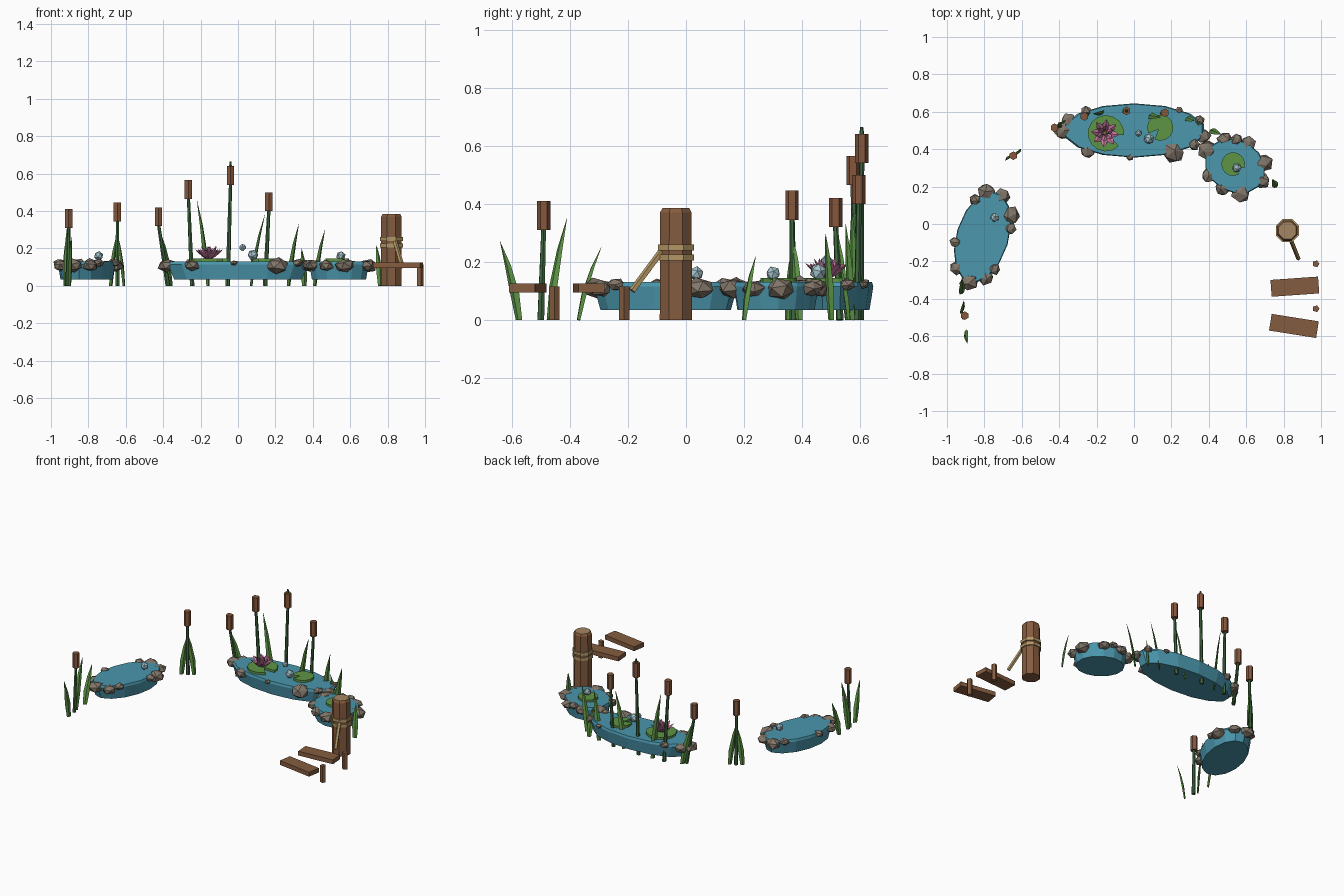
import bpy, bmesh, random
from math import sin, cos, pi, radians
from mathutils import Vector, Matrix

random.seed(4)
cube = bpy.data.objects.get("Cube")
if cube:
    bpy.data.objects.remove(cube, do_unlink=True)


def material(name, *rgb):
    mat = bpy.data.materials.new(name)
    mat.use_nodes = True
    mat.diffuse_color = (*rgb, 1)
    mat.node_tree.nodes["Principled BSDF"].inputs["Base Color"].default_value = (*rgb, 1)
    return mat


WATER = material("water_blue", .07, .31, .42)
ROCK = material("rock_grey", .22, .18, .14)
STEM = material("stem_green", .05, .14, .05)
LEAF = material("leaf_green", .11, .30, .06)
WOOD = material("wood_brown", .235, .107, .05)
END_GRAIN = material("end_grain_tan", .38, .24, .12)
ROPE = material("rope_straw", .45, .31, .13)
PETAL = material("petal_pink", .55, .18, .34)
DROP = material("droplet_pale_blue", .38, .56, .62)
CATTAIL = material("cattail_brown", .24, .095, .045)


def finish(name, bm, *mats):
    bmesh.ops.recalc_face_normals(bm, faces=bm.faces)
    mesh = bpy.data.meshes.new(name)
    bm.to_mesh(mesh)
    bm.free()
    for mat in mats:
        mesh.materials.append(mat)
    obj = bpy.data.objects.new(name, mesh)
    bpy.context.collection.objects.link(obj)
    return obj


def loft(bm, rings):
    """Skin equal rings of points and cap both ends."""
    loops = [[bm.verts.new(p) for p in ring] for ring in rings]
    for low, high in zip(loops, loops[1:]):
        for i in range(len(low)):
            j = (i + 1) % len(low)
            bm.faces.new((low[i], low[j], high[j], high[i]))
    bm.faces.new(loops[0][::-1])
    return bm.faces.new(loops[-1])


def tube(bm, start, end, r1, r2, sides=6):
    """Tapered straight rod between two points."""
    start, end = Vector(start), Vector(end)
    turn = (end - start).to_track_quat('Z', 'Y')
    circle = [Vector((cos(2 * pi * (i + .5) / sides), sin(2 * pi * (i + .5) / sides), 0))
              for i in range(sides)]
    loft(bm, [[p + turn @ (c * r) for c in circle] for p, r in ((start, r1), (end, r2))])


def blade(bm, base, tip, width, facing, bow=0):
    """Flat pointed leaf with a diamond cross-section."""
    base, tip = Vector(base), Vector(tip)
    side = Vector((cos(facing), sin(facing), 0))
    normal = (tip - base).normalized().cross(side)
    lean = Vector((tip.x - base.x, tip.y - base.y, 0))
    rings = []
    for t, w in ((0, .7), (.35, 1), (.7, .65), (1, .03)):
        c = base.lerp(tip, t) - lean * bow * t * (1 - t)
        s, n = side * width * w / 2, normal * width * w / 5
        rings.append([c + s, c + n, c - s, c - n])
    loft(bm, rings)


def stone(bm, centre, size, squash, rough):
    """Faceted lump made from a jittered icosphere."""
    turn = Matrix.Rotation(random.uniform(0, 6), 4, 'Z') @ Matrix.Rotation(random.random(), 4, 'X')
    verts = bmesh.ops.create_icosphere(bm, subdivisions=1, radius=size, matrix=turn)["verts"]
    for v in verts:
        v.co *= random.uniform(1 - rough, 1 + rough)
        v.co.z *= squash
        v.co += Vector(centre)


# Ponds with a ring of stones: centre, half axes, turn, then angle and size of each stone
PONDS = {
    "middle": (0, .5, .385, .145, 0,
               {180: 5, 158: 4, 229: 4, 267: 2, 304: 6, 328: 3, 348: 4, 22: 3, 50: 2, 133: 3}),
    "left": (.54, .31, .17, .14, -30,
             {135: 4, 180: 5, 90: 4, 41: 5, 2: 4, 307: 5, 270: 4, 235: 4, 112: 3}),
    "right": (-.81, -.07, .255, .14, 73,
              {21: 5, -16: 4, -52: 5, -70: 3, 235: 3, 216: 4, 181: 5, 142: 4, 106: 3, 44: 3}),
}
for name, (x, y, a, b, turn, stones) in PONDS.items():
    frame = Matrix.Translation((x, y, 0)) @ Matrix.Rotation(radians(turn), 4, 'Z')

    def rim(angle, scale, z):
        return frame @ Vector((a * scale * cos(angle), b * scale * sin(angle), z))

    bm = bmesh.new()
    loft(bm, [[rim(2 * pi * (i + .5) / 14, s, z) for i in range(14)]
              for s, z in ((.91, .035), (1, .115), (.97, .13))])
    finish(name + "_pond", bm, WATER)
    bm = bmesh.new()
    for angle, size in stones.items():
        stone(bm, rim(radians(angle), .98, .108 if size > 3 else .122), size * .0105, .72, .1)
    finish(name + "_pond_stones", bm, ROCK)

# Cattails: base, head position and height of the head's top
CATTAILS = [(-.91, -.5, -.905, -.49, .41), (-.645, .37, -.645, .365, .445),
            (-.375, .53, -.425, .515, .42), (-.245, .59, -.265, .575, .565),
            (-.055, .6, -.04, .605, .64), (.145, .59, .165, .595, .5)]
for i, (bx, by, x, y, top) in enumerate(CATTAILS, 1):
    head = Vector((x, y, top))
    bm = bmesh.new()
    tube(bm, (bx, by, 0), head - Vector((0, 0, .09)), .013, .009)
    finish(f"cattail_stem_{i}", bm, STEM)
    bm = bmesh.new()
    tube(bm, head - Vector((0, 0, .1)), head, .023, .023)
    finish(f"cattail_head_{i}", bm, CATTAIL)
bm = bmesh.new()
tube(bm, (-.04, .605, .63), (-.04, .605, .665), .01, .005)
finish("cattail_tip", bm, STEM)

# Reed leaves: base, then tip
REEDS = [(-.9, -.575, -.89, -.64, .27), (-.92, -.47, -.91, -.41, .35),
         (-.92, -.37, -.92, -.29, .255), (-.68, .35, -.65, .37, .27),
         (-.61, .39, -.65, .365, .3), (-.36, .555, -.425, .52, .31),
         (-.16, .595, -.22, .59, .46), (.07, .58, .145, .57, .385),
         (.27, .57, .325, .55, .33), (.355, .56, .34, .53, .2),
         (.41, .5, .465, .48, .3), (.76, .2, .74, .24, .22)]
for i, (bx, by, x, y, z) in enumerate(REEDS, 1):
    bm = bmesh.new()
    blade(bm, (bx, by, 0), (x, y, z), .038, random.uniform(.4, 1.1), .5)
    finish(f"reed_leaf_{i}", bm, LEAF)

# Lily pads: notched discs
for i, (x, y, r, notch) in enumerate(((-.15, .485, .097, -25), (.14, .515, .07, 225),
                                      (.53, .32, .063, 320)), 1):
    bm = bmesh.new()
    outline = [(x + .2 * r * cos(radians(notch)), y + .2 * r * sin(radians(notch)))]
    for k in range(14):
        angle = radians(notch + 20 + 320 * k / 13)
        outline.append((x + r * cos(angle), y + r * sin(angle)))
    loft(bm, [[(px, py, z) for px, py in outline] for z in (.128, .145)])
    finish(f"lily_pad_{i}", bm, LEAF)

# Lotus: rings of petals, each steeper than the last, around a small heart
bm = bmesh.new()
for count, reach, height, width in ((8, .075, .195, .042), (6, .045, .212, .034), (4, .02, .21, .022)):
    for k in range(count):
        angle = 2 * pi * k / count + reach * 9
        out = Vector((cos(angle), sin(angle), 0))
        heart = Vector((-.155, .485, .148))
        tip = heart + out * reach
        tip.z = height
        blade(bm, heart + out * .01, tip, width, angle + pi / 2)
finish("lotus_petals", bm, PETAL)
bm = bmesh.new()
stone(bm, (-.155, .485, .17), .014, 1, 0)
finish("lotus_heart", bm, ROPE)

# Droplets
for i, (x, y, z, r) in enumerate(((.025, .485, .205, .02), (.08, .455, .165, .03),
                                  (.55, .3, .16, .026), (-.745, .035, .16, .026)), 1):
    bm = bmesh.new()
    stone(bm, (x, y, z), r, 1, 0)
    finish(f"droplet_{i}", bm, DROP)

# Mooring post with a chamfered top and pale end grain
POST = Vector((.82, -.035, 0))


def octagon(r, z):
    return [POST + Vector((r * cos(pi * (k + .5) / 4), r * sin(pi * (k + .5) / 4), z)) for k in range(8)]


bm = bmesh.new()
cap = loft(bm, [octagon(r, z) for r, z in ((.06, 0), (.059, .37), (.05, .385))])
cap.material_index = 1
finish("mooring_post", bm, WOOD, END_GRAIN)

# Rope bands and loose rope end
for i, z in enumerate((.205, .24), 1):
    bm = bmesh.new()
    loft(bm, [octagon(.067, z), octagon(.067, z + .02)])
    finish(f"rope_band_{i}", bm, ROPE)
bm = bmesh.new()
tube(bm, (.84, -.085, .235), (.88, -.185, .1), .012, .012, 5)
finish("rope_end", bm, ROPE)

# Planks and their short stakes
for i, (x, y, turn) in enumerate(((.86, -.335, 4), (.855, -.545, -9)), 1):
    bm = bmesh.new()
    place = Matrix.Translation((x, y, .11)) @ Matrix.Rotation(radians(turn), 4, 'Z')
    bmesh.ops.create_cube(bm, matrix=place @ Matrix.Diagonal((.255, .09, .03, 1)))
    finish(f"plank_{i}", bm, WOOD)
for i, y in enumerate((-.213, -.453), 1):
    bm = bmesh.new()
    tube(bm, (.973, y, 0), (.973, y, .115), .019, .019, 5)
    finish(f"stake_{i}", bm, WOOD)
